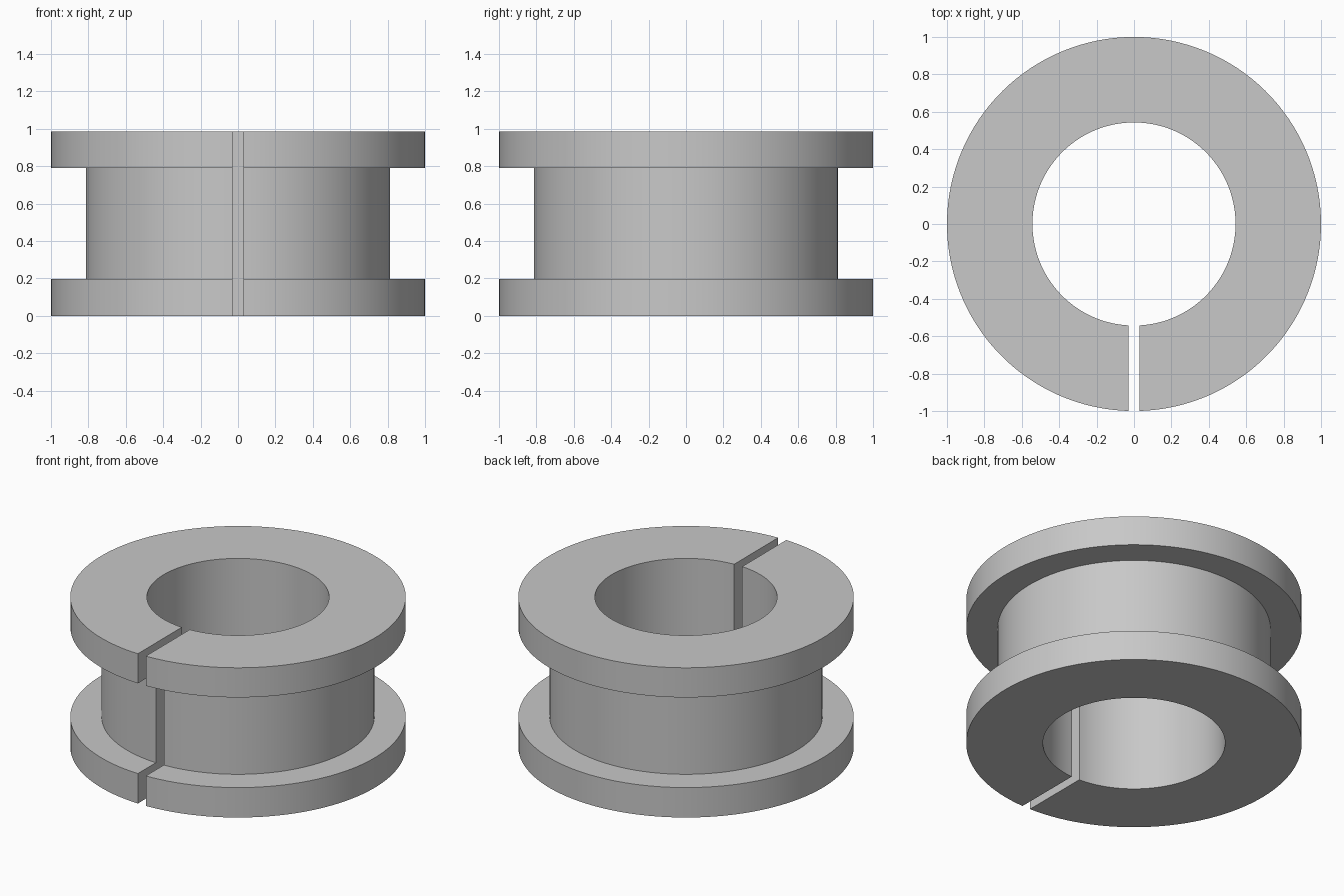
import bpy
import bmesh
import math

cube = bpy.data.objects.get("Cube")
if cube:
    bpy.data.objects.remove(cube, do_unlink=True)

SEGMENTS = 128
HALF_SLOT = 0.029
BORE, HUB, RIM = 0.543, 0.813, 1.0
LOWER, UPPER, TOP = 0.197, 0.79, 0.985

# Flanged section as (radius, height)
profile = [(BORE, 0), (RIM, 0), (RIM, LOWER), (HUB, LOWER),
           (HUB, UPPER), (RIM, UPPER), (RIM, TOP), (BORE, TOP)]

# Grey material
grey = bpy.data.materials.new("plain grey")
grey.use_nodes = True
colour = (0.58, 0.58, 0.58, 1)
grey.diffuse_color = colour
grey.node_tree.nodes["Principled BSDF"].inputs["Base Color"].default_value = colour


def section(bm, t):
    """One ring of the sweep; the ends keep the slot walls parallel."""
    ring = []
    for radius, height in profile:
        gap = math.asin(HALF_SLOT / radius)
        angle = gap + t * (2 * math.pi - 2 * gap) - math.pi / 2
        ring.append(bm.verts.new((radius * math.cos(angle),
                                  radius * math.sin(angle), height)))
    return ring


# Sweep the section around, leaving the front slot open
bm = bmesh.new()
rings = [section(bm, i / SEGMENTS) for i in range(SEGMENTS + 1)]
count = len(profile)
for a, b in zip(rings, rings[1:]):
    for i in range(count):
        j = (i + 1) % count
        bm.faces.new((a[i], a[j], b[j], b[i]))

# Slot walls
bm.faces.new(rings[0])
bm.faces.new(rings[-1])
bmesh.ops.recalc_face_normals(bm, faces=bm.faces)

mesh = bpy.data.meshes.new("split_flanged_bushing")
bm.to_mesh(mesh)
bm.free()
mesh.materials.append(grey)
bushing = bpy.data.objects.new("split_flanged_bushing", mesh)
bpy.context.collection.objects.link(bushing)

# Smooth round walls with sharp edges
bpy.ops.object.select_all(action="DESELECT")
bushing.select_set(True)
bpy.context.view_layer.objects.active = bushing
bpy.ops.object.shade_smooth_by_angle(angle=math.radians(30))
